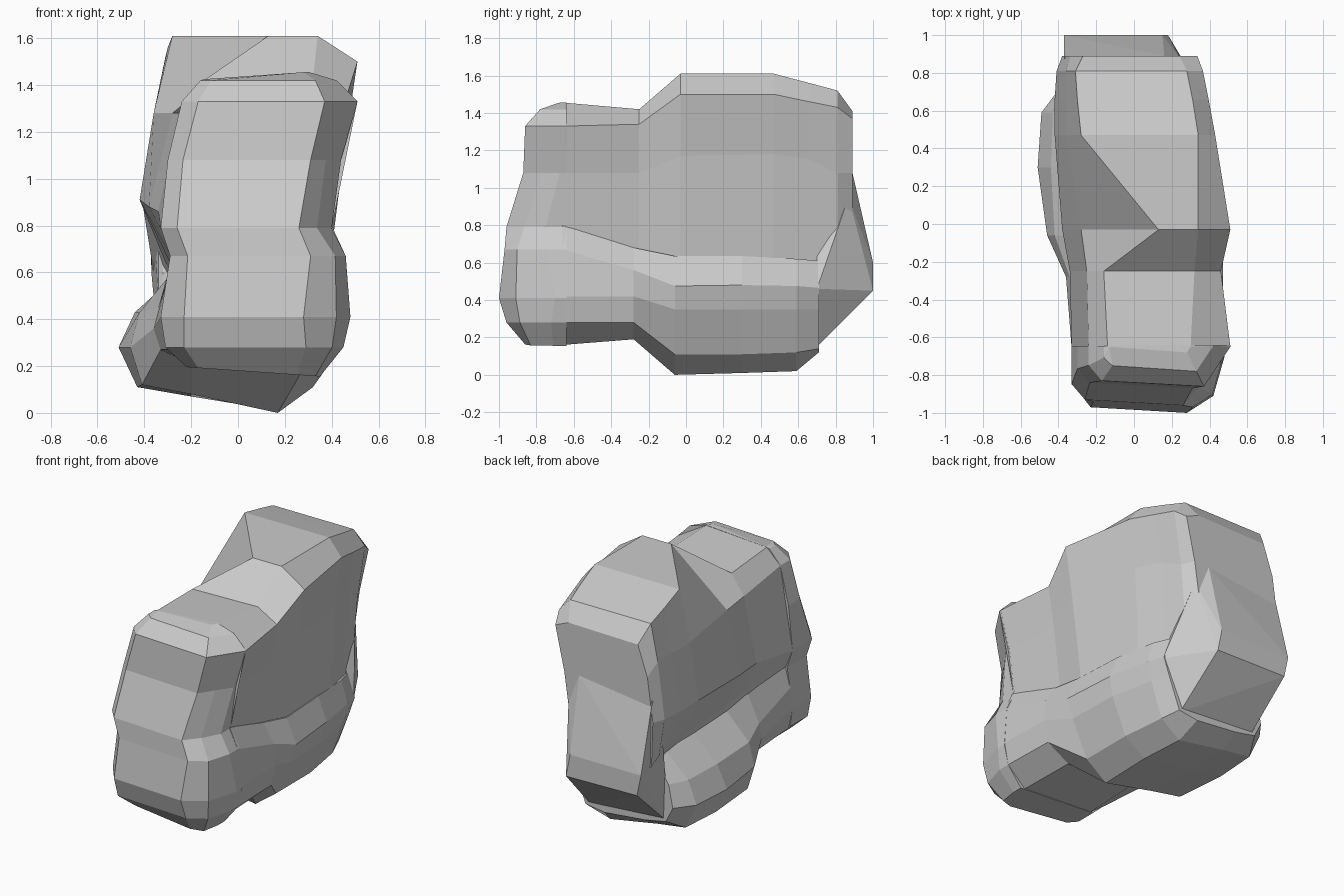
import bpy, bmesh


def finish(bm, name):
    bmesh.ops.recalc_face_normals(bm, faces=bm.faces)
    mesh = bpy.data.meshes.new(name)
    bm.to_mesh(mesh)
    bm.free()
    obj = bpy.data.objects.new(name, mesh)
    bpy.context.collection.objects.link(obj)
    return obj


def loft(name, rings):
    """Skin a list of equal-length point rings and cap both ends."""
    bm = bmesh.new()
    vs = [[bm.verts.new(p) for p in ring] for ring in rings]
    n = len(vs[0])
    for a, b in zip(vs, vs[1:]):
        for i in range(n):
            j = (i + 1) % n
            bm.faces.new((a[i], a[j], b[j], b[i]))
    caps = [bm.faces.new(vs[0]), bm.faces.new(vs[-1])]
    bmesh.ops.triangulate(bm, faces=caps)
    return finish(bm, name)


def loft_y(name, stations):
    return loft(name, [[(x, y, z) for x, z in prof] for y, prof in stations])


def hull(name, points):
    bm = bmesh.new()
    for p in points:
        bm.verts.new(p)
    bmesh.ops.convex_hull(bm, input=bm.verts)
    return finish(bm, name)


# Front lobe: stacked levels (z, left, right, front, corner, bulge, tilt)
levels = [
    (0.18, -0.22, 0.35, -0.86, 0.10, .4, -.07),
    (0.28, -0.31, 0.45, -0.96, 0.16, .6, 0),
    (0.41, -0.33, 0.48, -1.00, 0.20, .6, 0),
    (0.67, -0.29, 0.46, -0.97, 0.15, .6, 0),
    (0.79, -0.33, 0.40, -0.96, 0.14, .9, 0),
    (1.08, -0.30, 0.44, -0.87, 0.13, 1, 0),
    (1.33, -0.24, 0.51, -0.86, 0.14, 1, 0),
    (1.42, -0.16, 0.42, -0.78, 0.09, 1, 0),
    (1.435, -0.14, 0.30, -0.68, 0.02, 1, .07),
]
rings = []
for z, l, r, f, c, k, t in levels:
    ring = [(l, -.645), (l, f + c * 0.8), (l + c * 0.5, f + 0.03),
            (r - c, f), (r - c * 0.5 * k, f + c * 0.75 * k), (r, f + c * 1.5),
            (r, -.64)]
    rings.append([(x, y, z + t * x) for x, y in ring])
loft("front_lobe", rings)

# Upper body: x-z profiles along y, undercut on the left side
loft_y("upper_body", [
    (-0.65, [(-.24, .55), (-.28, .67), (-.33, .79), (-.24, 1.33), (-.14, 1.425),
             (.30, 1.455), (.51, 1.33), (.44, 1.08), (.40, .79)]),
    (-0.25, [(-.24, .55), (-.27, .67), (-.34, .86), (-.25, 1.28), (-.16, 1.41),
             (.32, 1.42), (.46, 1.34), (.42, 1.08), (.37, .66)]),
    (-0.03, [(-.24, .53), (-.27, .64), (-.38, .88), (-.28, 1.28), (.13, 1.61),
             (.34, 1.61), (.51, 1.50), (.46, 1.17), (.39, .62)]),
    (0.47, [(-.24, .53), (-.28, .62), (-.42, .91), (-.36, 1.28), (-.28, 1.61),
            (.34, 1.61), (.43, 1.50), (.385, 1.18), (.36, .62)]),
    (0.66, [(-.25, .53), (-.30, .62), (-.42, .91), (-.36, 1.28), (-.30, 1.56),
            (.31, 1.56), (.395, 1.46), (.34, 1.15), (.31, .60)]),
    (0.81, [(-.30, .53), (-.37, .66), (-.41, .91), (-.36, 1.28), (-.31, 1.52),
            (.28, 1.52), (.365, 1.43), (.31, 1.08), (.27, .60)]),
    (0.89, [(-.32, .55), (-.37, .62), (-.38, .91), (-.34, 1.20), (-.27, 1.40),
            (.24, 1.41), (.335, 1.37), (.27, 1.08), (.20, .60)]),
])

# Lower body with projecting band and sloping underside
loft_y("lower_body", [
    (-0.66, [(-.27, .70), (-.31, .54), (-.33, .41), (-.30, .27), (-.2, .195),
             (.32, .16), (.45, .28), (.478, .42), (.46, .67), (.40, .80)]),
    (-0.28, [(-.25, .64), (-.34, .45), (-.36, .36), (-.33, .27), (-.2, .21),
             (.28, .19), (.44, .28), (.47, .42), (.46, .56), (.38, .68)]),
    (-0.06, [(-.25, .60), (-.42, .43), (-.46, .28), (-.41, .12), (-.2, .08),
             (.17, .00), (.32, .11), (.43, .35), (.47, .475), (.40, .635)]),
    (0.30, [(-.25, .60), (-.44, .43), (-.51, .28), (-.43, .11), (-.2, .07),
            (.17, .01), (.32, .11), (.42, .35), (.44, .48), (.38, .635)]),
    (0.59, [(-.25, .60), (-.43, .43), (-.49, .28), (-.41, .11), (-.2, .08),
            (.14, .02), (.28, .12), (.36, .35), (.39, .475), (.345, .62)]),
    (0.71, [(-.28, .56), (-.37, .43), (-.40, .28), (-.35, .18), (-.2, .15),
            (.10, .12), (.24, .14), (.32, .35), (.36, .465), (.31, .61)]),
])

# Flared ledge at the back
hull("back_ledge", [
    (-.37, 1.0, .60), (.15, 1.0, .60), (-.34, 1.0, .46), (.18, 1.0, .45),
    (-.37, .88, 1.05), (.16, .89, 1.08), (.25, .87, .95),
    (-.34, .78, .28), (.16, .78, .28), (.31, .70, .61), (.36, .70, .46),
    (-.32, .70, .60), (-.34, .70, .46), (-.34, .75, .9), (.2, .70, .9),
    (.22, .69, .14), (-.33, .69, .18),
])
